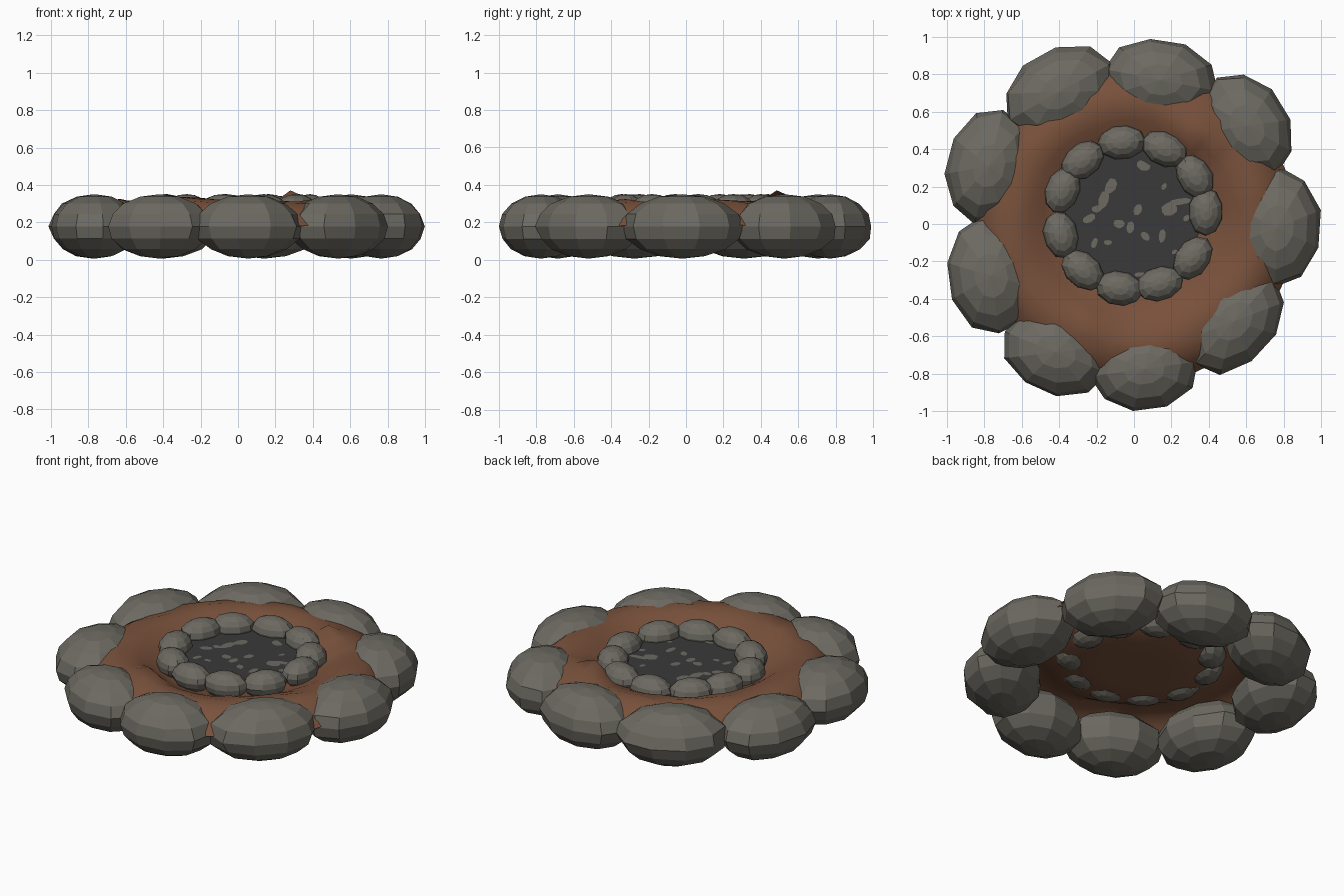
import bpy, bmesh, math, random
from mathutils import Vector, Matrix

if "Cube" in bpy.data.objects:
    bpy.data.objects.remove(bpy.data.objects["Cube"])

random.seed(4)


def material(name, rgb):
    m = bpy.data.materials.new(name)
    m.diffuse_color = (*rgb, 1)
    m.use_nodes = True
    m.node_tree.nodes["Principled BSDF"].inputs["Base Color"].default_value = m.diffuse_color
    return m


STONE = material("grey stone", (0.150, 0.143, 0.120))
SOIL = material("brown soil", (0.190, 0.082, 0.044))
ASH = material("dark ash", (0.042, 0.042, 0.044))


def make_object(name, bm, mat):
    bmesh.ops.recalc_face_normals(bm, faces=bm.faces)
    me = bpy.data.meshes.new(name)
    bm.to_mesh(me)
    bm.free()
    me.materials.append(mat)
    ob = bpy.data.objects.new(name, me)
    bpy.context.collection.objects.link(ob)
    return ob


def stone(name, loc, half, turn, rings=8, jitter=0.03):
    """Faceted ten-sided ellipsoid, long axis along local x with blunt tips."""
    bm = bmesh.new()
    bmesh.ops.create_uvsphere(bm, u_segments=10, v_segments=rings, radius=1,
                              matrix=Matrix.Rotation(math.radians(18), 4, "Z"))
    for v in bm.verts:
        k = 1 + random.uniform(-jitter, jitter)
        v.co = Vector((v.co.x * half[0] * 1.04 * k, v.co.y * half[1] * 1.02 * k,
                       v.co.z * half[2]))
    ob = make_object(name, bm, STONE)
    ob.location = loc
    ob.rotation_euler = (0, 0, math.radians(turn))
    return ob


# Outer ring of big stones: x, y, half length, half depth, turn
outer = [
    (0.765, -0.02, 0.31, 0.232, 88), (0.605, 0.525, 0.295, 0.22, 122),
    (0.14, 0.77, 0.295, 0.215, -11), (-0.40, 0.705, 0.305, 0.22, 29),
    (-0.775, 0.31, 0.30, 0.222, 76), (-0.765, -0.275, 0.305, 0.228, 98),
    (-0.42, -0.685, 0.285, 0.22, -22), (0.055, -0.775, 0.28, 0.22, 8),
    (0.535, -0.52, 0.305, 0.22, 48),
]
for i, (x, y, a, b, t) in enumerate(outer):
    stone(f"outer_stone_{i + 1}", (x, y, 0.178), (a, b, 0.172), t)

# Inner ring of small stones around the ash
CX, CY = -0.01, 0.045
inner_angles = [3, 32, 64, 98, 132, 160, 195, 228, 260, 292, 325]
for i, ang in enumerate(inner_angles):
    a = math.radians(ang)
    r = 0.395
    stone(f"inner_stone_{i + 1}",
          (CX + r * math.cos(a), CY + r * math.sin(a), 0.272),
          (0.124, 0.09, 0.079), ang + 90 + random.uniform(-8, 8))

# Soil sheet: low in the middle, banked up towards the stones
profile = [(0.2, 0.21), (0.4, 0.218), (0.49, 0.26), (0.56, 0.295),
           (0.64, 0.315), (0.72, 0.305), (0.79, 0.26), (0.86, 0.18)]
peaks = [(0.31, 0.46, 0.10), (-0.25, -0.53, 0.065)]
SEG = 36
bm = bmesh.new()
centre = bm.verts.new((0, 0, 0.21))
prev = None
for r, z in profile:
    ring = []
    for i in range(SEG):
        a = 2 * math.pi * i / SEG
        x, y = r * math.cos(a), r * math.sin(a)
        zz = z + (random.uniform(-0.01, 0.01) if r > 0.5 else 0)
        for px, py, h in peaks:
            zz += h * math.exp(-((x - px) ** 2 + (y - py) ** 2) / 0.004)
        ring.append(bm.verts.new((x, y, zz)))
    for i in range(SEG):
        j = (i + 1) % SEG
        if prev:
            bm.faces.new((prev[i], ring[i], ring[j], prev[j]))
        else:
            bm.faces.new((centre, ring[i], ring[j]))
    prev = ring
for f in bm.faces:
    f.smooth = True
make_object("soil_bed", bm, SOIL)

# Ash disc inside the inner ring
bm = bmesh.new()
bmesh.ops.create_cone(bm, cap_ends=True, segments=32, radius1=0.37,
                      radius2=0.37, depth=0.03)
ash = make_object("ash_disc", bm, ASH)
ash.location = (CX, CY, 0.247)

# Stone flecks lying on the ash: x, y, half length, half width, turn
flecks = [
    (-0.125, 0.20, 0.045, 0.03, 60), (-0.16, 0.13, 0.05, 0.028, 75),
    (0.19, 0.08, 0.045, 0.032, 20), (0.24, 0.12, 0.06, 0.018, 8),
    (0.05, 0.31, 0.04, 0.025, -30), (0.02, 0.075, 0.032, 0.024, 60),
    (0.06, -0.065, 0.03, 0.02, -50), (-0.08, 0.0, 0.03, 0.024, 0),
    (0.15, -0.065, 0.035, 0.02, 80), (-0.21, -0.10, 0.03, 0.016, 70),
    (-0.24, 0.03, 0.035, 0.02, 30), (-0.20, 0.08, 0.03, 0.018, 10),
    (-0.02, -0.02, 0.03, 0.02, 80), (0.16, 0.20, 0.022, 0.013, 60),
    (-0.14, -0.10, 0.022, 0.014, 0), (0.28, 0.03, 0.022, 0.015, 40),
    (0.22, -0.15, 0.02, 0.013, 0), (0.03, -0.27, 0.03, 0.012, 0),
]
bm = bmesh.new()
for x, y, a, b, t in flecks:
    t = math.radians(t)
    pts = []
    for i in range(8):
        u = 2 * math.pi * i / 8
        k = random.uniform(0.85, 1.15)
        lx, ly = a * k * math.cos(u), b * k * math.sin(u)
        pts.append(bm.verts.new((x + lx * math.cos(t) - ly * math.sin(t),
                                 y + lx * math.sin(t) + ly * math.cos(t), 0.265)))
    bm.faces.new(pts)
make_object("ash_flecks", bm, STONE)
